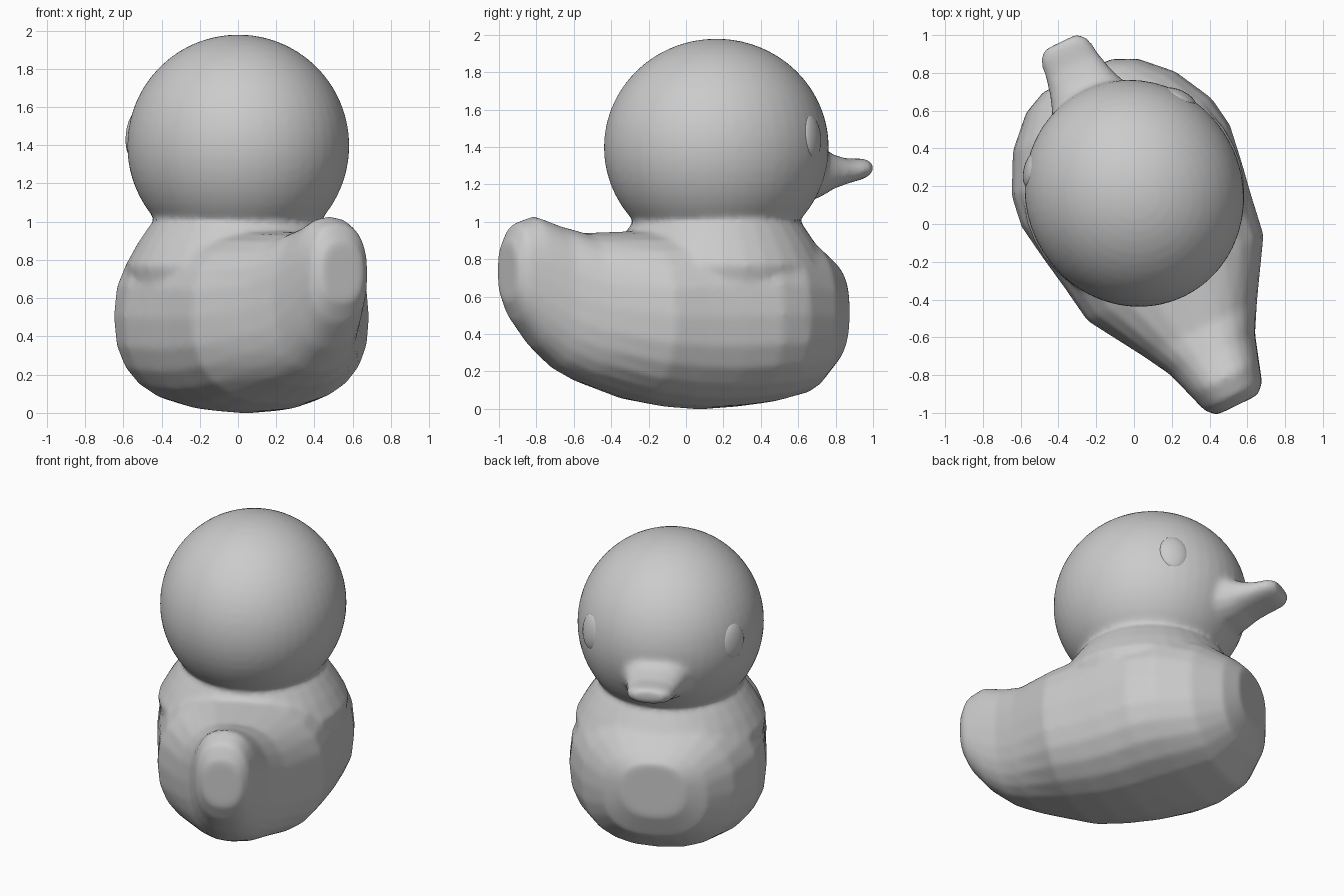
import bpy, bmesh
from math import sin, cos, pi, radians, atan2
from mathutils import Matrix

if "Cube" in bpy.data.objects:
    bpy.data.objects.remove(bpy.data.objects["Cube"])

# whole toy is turned about z; local +y is beak direction, origin under the head
PLACE = Matrix.Translation((0, 0.165, 0)) @ Matrix.Rotation(radians(26), 4, 'Z')


def finish(name, bm, local=Matrix()):
    bmesh.ops.recalc_face_normals(bm, faces=bm.faces)
    for f in bm.faces:
        f.smooth = True
    me = bpy.data.meshes.new(name)
    bm.to_mesh(me)
    bm.free()
    ob = bpy.data.objects.new(name, me)
    ob.matrix_world = PLACE @ local
    bpy.context.collection.objects.link(ob)
    return ob


def skin(bm, rings):
    for a, b in zip(rings, rings[1:]):
        n = len(a)
        for i in range(n):
            bm.faces.new((a[i], a[(i + 1) % n], b[(i + 1) % n], b[i]))
    bm.faces.new(rings[0])
    bm.faces.new(rings[-1])


def power(c, n):
    return abs(c) ** (2 / n) * (1 if c >= 0 else -1)


def loft(name, sections, sides, n):
    """Rounded rings along y: (y, half width, bottom z, top z)."""
    bm = bmesh.new()
    rings = []
    for y, w, lo, hi in sections:
        angles = [2 * pi * i / sides for i in range(sides)]
        rings.append([bm.verts.new((w * power(cos(a), n), y,
                      (lo + hi) / 2 + (hi - lo) / 2 * power(sin(a), n))) for a in angles])
    skin(bm, rings)
    return finish(name, bm)


def ellipsoid(name, radii, local, u=32, v=20):
    bm = bmesh.new()
    bmesh.ops.create_uvsphere(bm, u_segments=u, v_segments=v, radius=1)
    bmesh.ops.scale(bm, vec=radii, verts=bm.verts)
    return finish(name, bm, local)


# body with upturned tail
body = loft("body", [
    (0.69, 0.20, 0.38, 0.74), (0.63, 0.33, 0.22, 0.80), (0.48, 0.48, 0.08, 0.91),
    (0.27, 0.59, 0.03, 0.98), (0.1, 0.615, 0.01, 1.0), (-0.1, 0.585, -0.003, 1.0),
    (-0.3, 0.55, 0.01, 0.98), (-0.5, 0.52, 0.045, 0.95), (-0.8, 0.335, 0.14, 0.94),
    (-0.95, 0.25, 0.21, 0.98), (-1.09, 0.205, 0.33, 1.03), (-1.2, 0.17, 0.47, 0.99),
    (-1.25, 0.12, 0.58, 0.89),
], 24, 2.4)

# sloping shoulders and neck, turned profile
bm = bmesh.new()
rings = []
for r, z in [(0.56, 0.6), (0.59, 0.77), (0.53, 0.88), (0.47, 0.97), (0.435, 1.01), (0.45, 1.08)]:
    rings.append([bm.verts.new((r * cos(2 * pi * i / 32), r * sin(2 * pi * i / 32), z))
                  for i in range(32)])
skin(bm, rings)
neck = finish("neck", bm)

# head
head = ellipsoid("head", (0.575, 0.608, 0.581), Matrix.Translation((0, -0.003, 1.398)), 48, 28)

# beak
beak = loft("beak", [
    (0.42, 0.27, 1.08, 1.47), (0.54, 0.22, 1.11, 1.43), (0.60, 0.195, 1.135, 1.40),
    (0.66, 0.175, 1.17, 1.365), (0.75, 0.155, 1.20, 1.34), (0.845, 0.142, 1.225, 1.34),
    (0.888, 0.1, 1.25, 1.33),
], 16, 2.3)

# fuse the moulded parts and soften the joins
bpy.ops.object.select_all(action='DESELECT')
for ob in (body, neck, head, beak):
    ob.select_set(True)
bpy.context.view_layer.objects.active = body
bpy.ops.object.join()
mod = body.modifiers.new("fuse", 'REMESH')
mod.mode = 'VOXEL'
mod.voxel_size = 0.018
mod.use_smooth_shade = True
mod = body.modifiers.new("soften", 'SMOOTH')
mod.factor = 0.5
mod.iterations = 8

# eyes, facing outward
for side, label in ((-1, "left"), (1, "right")):
    x, y = 0.434 * side, 0.345
    turn = Matrix.Rotation(atan2(y, x), 4, 'Z') @ Matrix.Rotation(radians(-6), 4, 'Y')
    ellipsoid("eye_" + label, (0.042, 0.097, 0.12),
              Matrix.Translation((x, y, 1.455)) @ turn, 20, 12)
